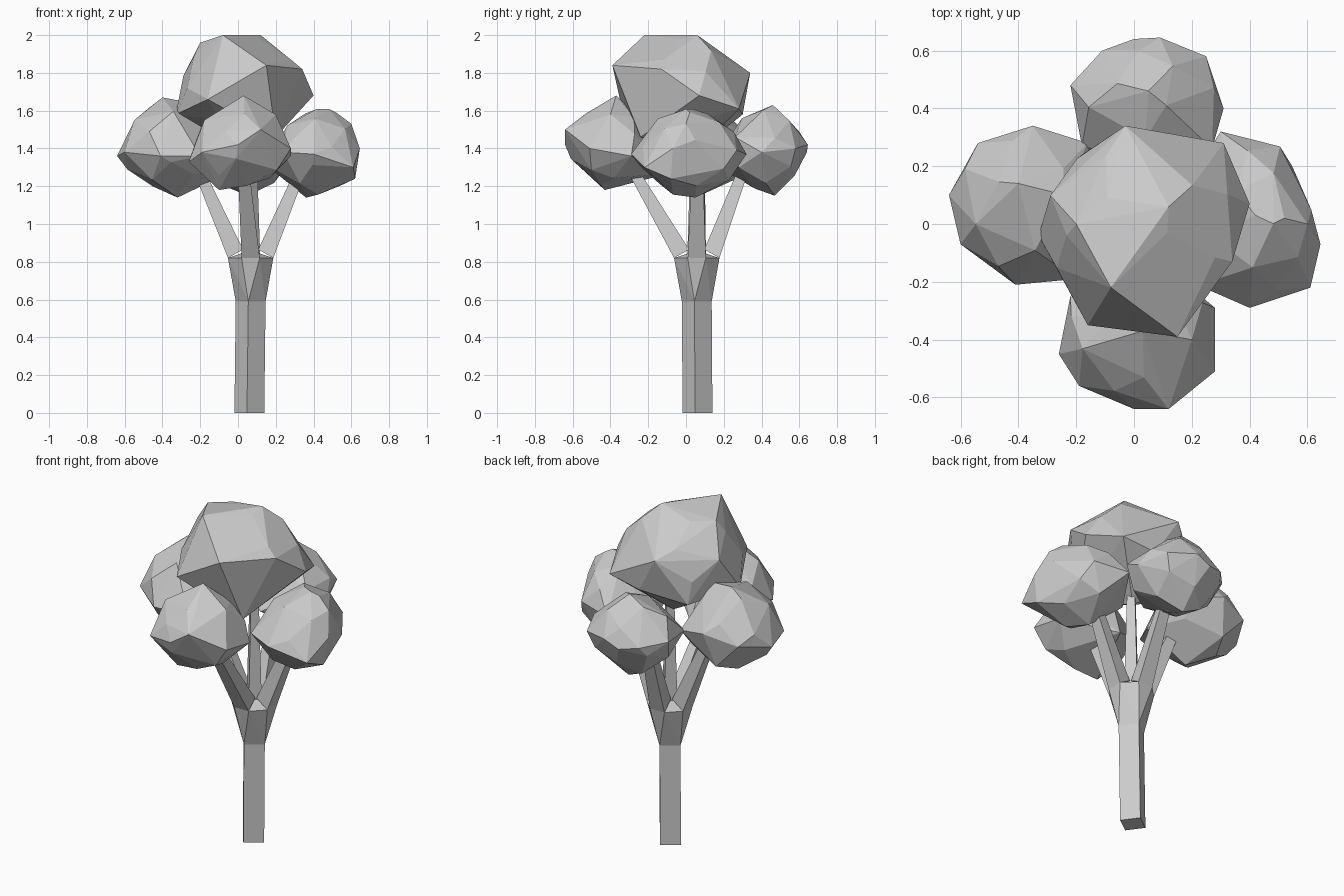
import bpy, bmesh, math, random
from mathutils import Vector, Matrix


def hull(name, points):
    """Flat-faced object wrapped around a set of points."""
    bm = bmesh.new()
    for p in points:
        bm.verts.new(p)
    bmesh.ops.convex_hull(bm, input=bm.verts[:])
    bmesh.ops.delete(bm, geom=[v for v in bm.verts if not v.link_faces], context='VERTS')
    bmesh.ops.dissolve_limit(bm, angle_limit=math.radians(4), verts=bm.verts[:], edges=bm.edges[:])
    bmesh.ops.recalc_face_normals(bm, faces=bm.faces[:])
    me = bpy.data.meshes.new(name)
    bm.to_mesh(me)
    bm.free()
    ob = bpy.data.objects.new(name, me)
    bpy.context.collection.objects.link(ob)
    return ob


def leaf_clump(name, center, radii, seed, corners):
    """Chunky faceted ellipsoid, with a few prominent corners pulled out."""
    rng = random.Random(seed)
    c, n, pts = Vector(center), 24, [Vector(p) for p in corners]
    for i in range(n):
        z = 1 - 2 * (i + 0.5) / n
        a = i * 2.39996 + rng.uniform(-0.2, 0.2)
        r = math.sqrt(1 - z * z)
        s = rng.uniform(0.95, 1.04)
        pts.append(c + Vector((r * math.cos(a) * radii[0], r * math.sin(a) * radii[1],
                               z * radii[2])) * s)
    return hull(name, pts)


# Trunk: square post standing on its diagonal
C = Vector((0.067, 0.057, 0))
DIRS = [Vector((1, 0, 0)), Vector((0, 1, 0)), Vector((-1, 0, 0)), Vector((0, -1, 0))]
UP = Vector((0, 0, 1))
TURN = Matrix.Rotation(math.radians(-9), 3, 'Z')
base = [C + Vector((-0.007, 0.004, 0)) + TURN @ d * 0.08 for d in DIRS]
neck = [C + TURN @ d * 0.08 + UP * 0.59 for d in DIRS]
hull("trunk", base + neck)

# Flare where the trunk splits, each corner widening into an edge
rim = []
for d in DIRS:
    side = UP.cross(d)
    rim += [C + d * 0.12 + side * s * 0.048 + UP * 0.82 for s in (-1, 1)]
hull("trunk_flare", neck + rim + [C + UP * 0.86])

# Four branches reaching into the leaf clumps, and one rising in the middle
tips = [(0.36, 0.06, 1.28), (0.04, 0.33, 1.28), (-0.235, 0.07, 1.28), (0.03, -0.31, 1.28)]
for label, d, tip in zip(("right", "back", "left", "front"), DIRS, tips):
    side = UP.cross(d)
    t = Vector(tip)
    pts = []
    for s in (-1, 1):
        pts += [C + d * 0.12 + side * s * 0.048 + UP * 0.82,
                C + d * 0.04 + side * s * 0.035 + UP * 0.865,
                t + side * s * 0.03, t - d * 0.05 + side * s * 0.02 + UP * 0.02]
    hull(label + "_branch", pts)
hull("middle_branch", [C + d * 0.05 + UP * 0.84 for d in DIRS]
     + [C + d * 0.03 + UP * 1.45 for d in DIRS])

# Leaf clumps, the side ones leaning in until they meet under the top one
leaf_clump("top_leaves", (0.02, -0.02, 1.73), (0.335, 0.32, 0.26), 3, [
    (0.12, 0.06, 2.0), (-0.08, -0.22, 2.0), (0.15, -0.39, 1.84), (0.40, 0.07, 1.68),
    (-0.33, -0.04, 1.58), (-0.03, 0.34, 1.80), (-0.16, -0.35, 1.66), (0.34, -0.13, 1.82),
    (0.20, -0.24, 1.46), (0.31, 0.28, 1.61), (-0.18, 0.24, 1.54), (0.05, 0.05, 1.38),
    (-0.20, 0.0, 1.96), (0.10, 0.30, 1.58)])
leaf_clump("left_leaves", (-0.37, 0.07, 1.40), (0.24, 0.26, 0.24), 5, [
    (-0.64, 0.10, 1.36), (-0.41, -0.21, 1.36), (-0.35, 0.34, 1.45), (-0.40, 0.14, 1.67),
    (-0.32, 0.05, 1.14), (-0.54, 0.28, 1.40), (-0.60, -0.07, 1.38), (-0.24, 0.1, 1.64),
    (-0.16, 0.28, 1.40), (-0.20, -0.19, 1.36), (-0.05, 0.05, 1.27)])
leaf_clump("right_leaves", (0.42, 0.01, 1.38), (0.21, 0.27, 0.23), 8, [
    (0.645, -0.07, 1.40), (0.61, -0.22, 1.30), (0.40, -0.29, 1.37), (0.30, 0.32, 1.37),
    (0.48, 0.26, 1.42), (0.42, 0.03, 1.61), (0.36, 0.05, 1.14), (0.60, 0.0, 1.53),
    (0.62, -0.08, 1.24), (0.52, 0.02, 1.59), (0.24, -0.22, 1.38), (0.14, 0.07, 1.32)])
leaf_clump("front_leaves", (0.02, -0.39, 1.41), (0.255, 0.23, 0.22), 11, [
    (-0.26, -0.45, 1.33), (0.0, -0.64, 1.42), (0.12, -0.64, 1.50), (0.28, -0.51, 1.40),
    (0.03, -0.37, 1.68), (0.20, -0.40, 1.58), (-0.10, -0.43, 1.18), (-0.19, -0.56, 1.38),
    (0.28, -0.29, 1.36), (-0.22, -0.25, 1.40), (0.03, -0.08, 1.27)])
leaf_clump("back_leaves", (0.04, 0.42, 1.39), (0.25, 0.21, 0.22), 14, [
    (-0.22, 0.48, 1.42), (0.0, 0.64, 1.38), (0.09, 0.645, 1.42), (0.25, 0.58, 1.40),
    (0.31, 0.40, 1.38), (0.05, 0.46, 1.63), (0.05, 0.47, 1.15), (-0.11, 0.60, 1.40),
    (0.27, 0.26, 1.46), (0.24, 0.28, 1.30), (-0.18, 0.27, 1.40), (0.05, 0.14, 1.32)])
